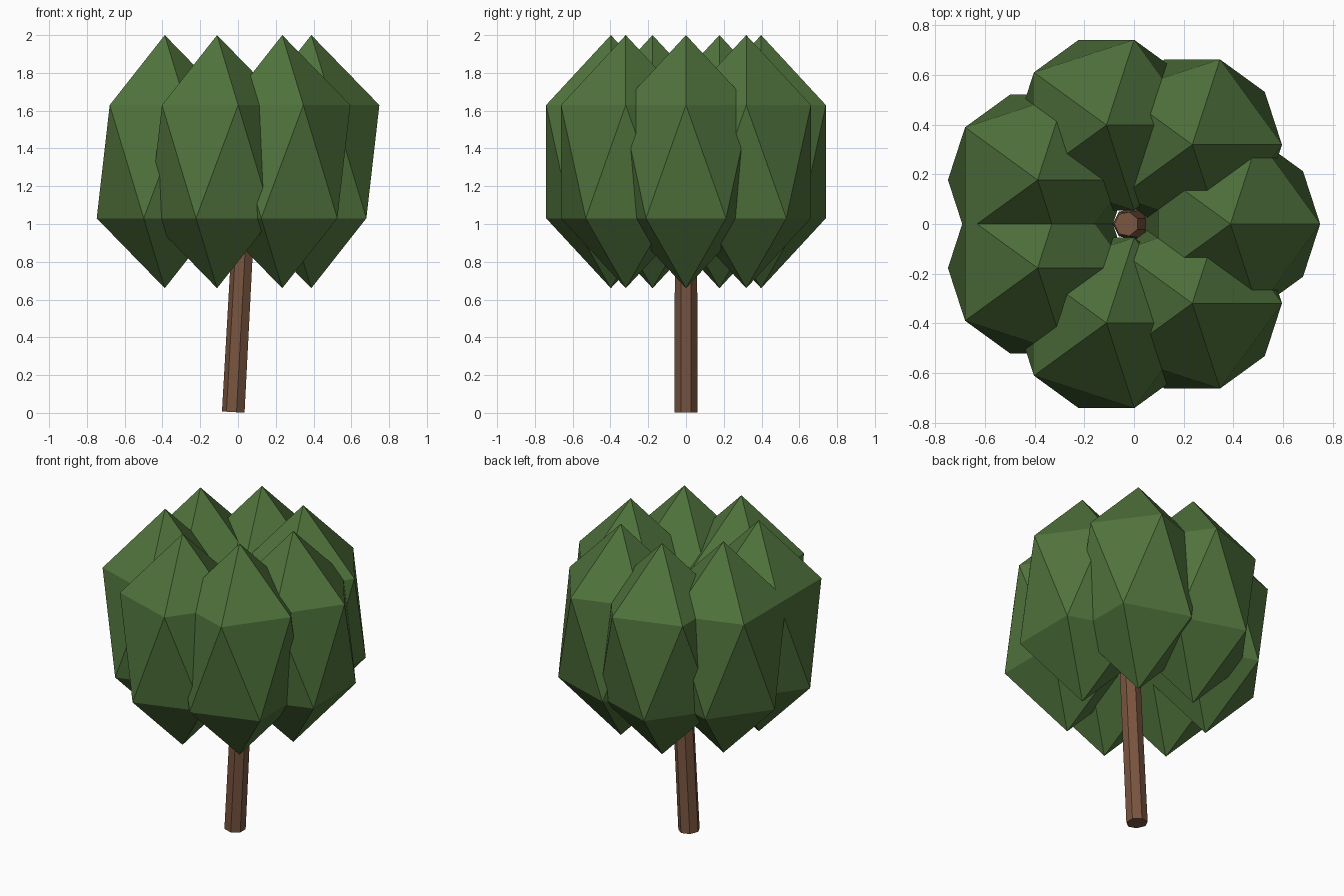
import bpy, bmesh, math
from mathutils import Matrix, Vector

if "Cube" in bpy.data.objects:
    bpy.data.objects.remove(bpy.data.objects["Cube"])


def material(name, color):
    mat = bpy.data.materials.new(name)
    mat.diffuse_color = (*color, 1)
    mat.use_nodes = True
    mat.node_tree.nodes["Principled BSDF"].inputs["Base Color"].default_value = mat.diffuse_color
    return mat


leaf = material("leaf_green", (0.08, 0.17, 0.045))
bark = material("bark_brown", (0.19, 0.09, 0.05))
CX = -0.02  # axis of the tree

# Trunk: seven-sided tube leaning right, then bending back inside the crown
bm = bmesh.new()
rings = []
for x, z, radius, tilt in [(-0.022, 0.004, 0.063, 3.2),
                           (0.032, 1.0, 0.06, 0),
                           (-0.03, 1.35, 0.05, -10)]:
    frame = Matrix.Translation((x, 0, z)) @ Matrix.Rotation(math.radians(tilt), 4, 'Y')
    ring = []
    for i in range(7):
        a = math.pi + i * math.tau / 7
        ring.append(bm.verts.new(frame @ Vector((radius * math.cos(a), radius * math.sin(a), 0))))
    rings.append(ring)
for low, high in zip(rings, rings[1:]):
    for i in range(7):
        j = (i + 1) % 7
        bm.faces.new((low[i], low[j], high[j], high[i]))
bm.faces.new(rings[0][::-1])
bm.faces.new(rings[-1])
mesh = bpy.data.meshes.new("trunk")
bm.to_mesh(mesh)
bm.free()
trunk = bpy.data.objects.new("trunk", mesh)
bpy.context.collection.objects.link(trunk)
mesh.materials.append(bark)

# Crown: ring of seven stretched icosahedra, all facing the same way
for i in range(7):
    a = i * math.tau / 7
    bpy.ops.mesh.primitive_ico_sphere_add(
        subdivisions=1, radius=1,
        location=(CX + 0.408 * math.cos(a), 0.408 * math.sin(a), 1.33))
    lobe = bpy.context.object
    lobe.name = f"foliage_{i + 1}"
    lobe.scale = (0.403, 0.403, 0.67)
    lobe.data.materials.append(leaf)
